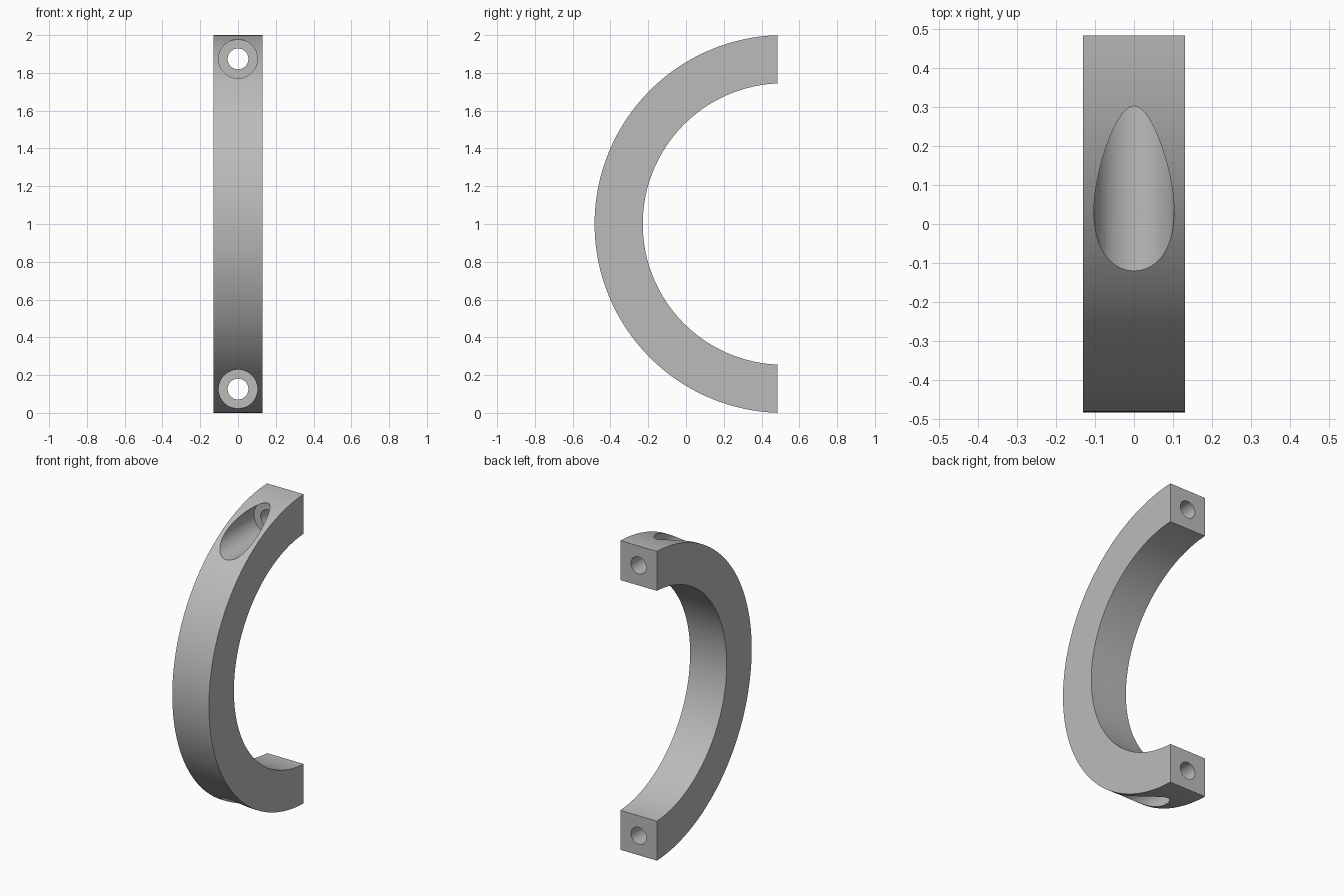
import bpy, bmesh, math
from mathutils import Matrix, Vector

cube = bpy.data.objects.get("Cube")
if cube:
    bpy.data.objects.remove(cube, do_unlink=True)

OUTER, INNER, HALF_WIDTH = 1.0, 0.745, 0.131
CENTRE_Y, END_Y = 0.516, 0.484
BOLT_HEIGHTS = (0.126, 1.874)

grey = bpy.data.materials.new("plain grey")
grey.use_nodes = True
grey.diffuse_color = (0.5, 0.5, 0.5, 1)
grey.node_tree.nodes["Principled BSDF"].inputs["Base Color"].default_value = (0.5, 0.5, 0.5, 1)


def make_object(name, bm):
    mesh = bpy.data.meshes.new(name)
    bmesh.ops.recalc_face_normals(bm, faces=bm.faces)
    bm.to_mesh(mesh)
    bm.free()
    obj = bpy.data.objects.new(name, mesh)
    bpy.context.collection.objects.link(obj)
    mesh.materials.append(grey)
    return obj


def arc(radius, steps=96):
    """Points of an arc from the top end face round to the bottom one."""
    start = math.acos((END_Y - CENTRE_Y) / radius)
    for i in range(steps + 1):
        a = start + (2 * math.pi - 2 * start) * i / steps
        yield Vector((-HALF_WIDTH, CENTRE_Y + radius * math.cos(a), 1 + radius * math.sin(a)))


def drill(name, radius, y0, y1):
    """Cutter with one cylinder along y at each bolt position."""
    bm = bmesh.new()
    for z in BOLT_HEIGHTS:
        place = Matrix.Translation((0, (y0 + y1) / 2, z)) @ Matrix.Rotation(math.pi / 2, 4, 'X')
        bmesh.ops.create_cone(bm, cap_ends=True, segments=48, radius1=radius,
                              radius2=radius, depth=y1 - y0, matrix=place)
    obj = make_object(name, bm)
    obj.hide_render = True
    return obj


# Curved handle: arc profile extruded across its width
bm = bmesh.new()
outline = list(arc(OUTER)) + list(arc(INNER))[::-1]
face = bm.faces.new([bm.verts.new(p) for p in outline])
extruded = bmesh.ops.extrude_face_region(bm, geom=[face])["geom"]
bmesh.ops.translate(bm, vec=(2 * HALF_WIDTH, 0, 0),
                    verts=[v for v in extruded if isinstance(v, bmesh.types.BMVert)])
handle = make_object("curved_handle", bm)

# Bolt holes through both ends, with counterbores from the front
cutters = [drill("counterbore_cutter", 0.103, -0.6, 0.31),
           drill("bolt_hole_cutter", 0.055, 0.2, 0.6)]
for cutter in cutters:
    cut = handle.modifiers.new(cutter.name, 'BOOLEAN')
    cut.operation = 'DIFFERENCE'
    cut.solver = 'EXACT'
    cut.object = cutter

bpy.ops.object.select_all(action='DESELECT')
handle.select_set(True)
bpy.context.view_layer.objects.active = handle
for cutter in cutters:
    bpy.ops.object.modifier_apply(modifier=cutter.name)
    bpy.data.objects.remove(cutter, do_unlink=True)
bpy.ops.object.shade_smooth_by_angle(angle=math.radians(30))
